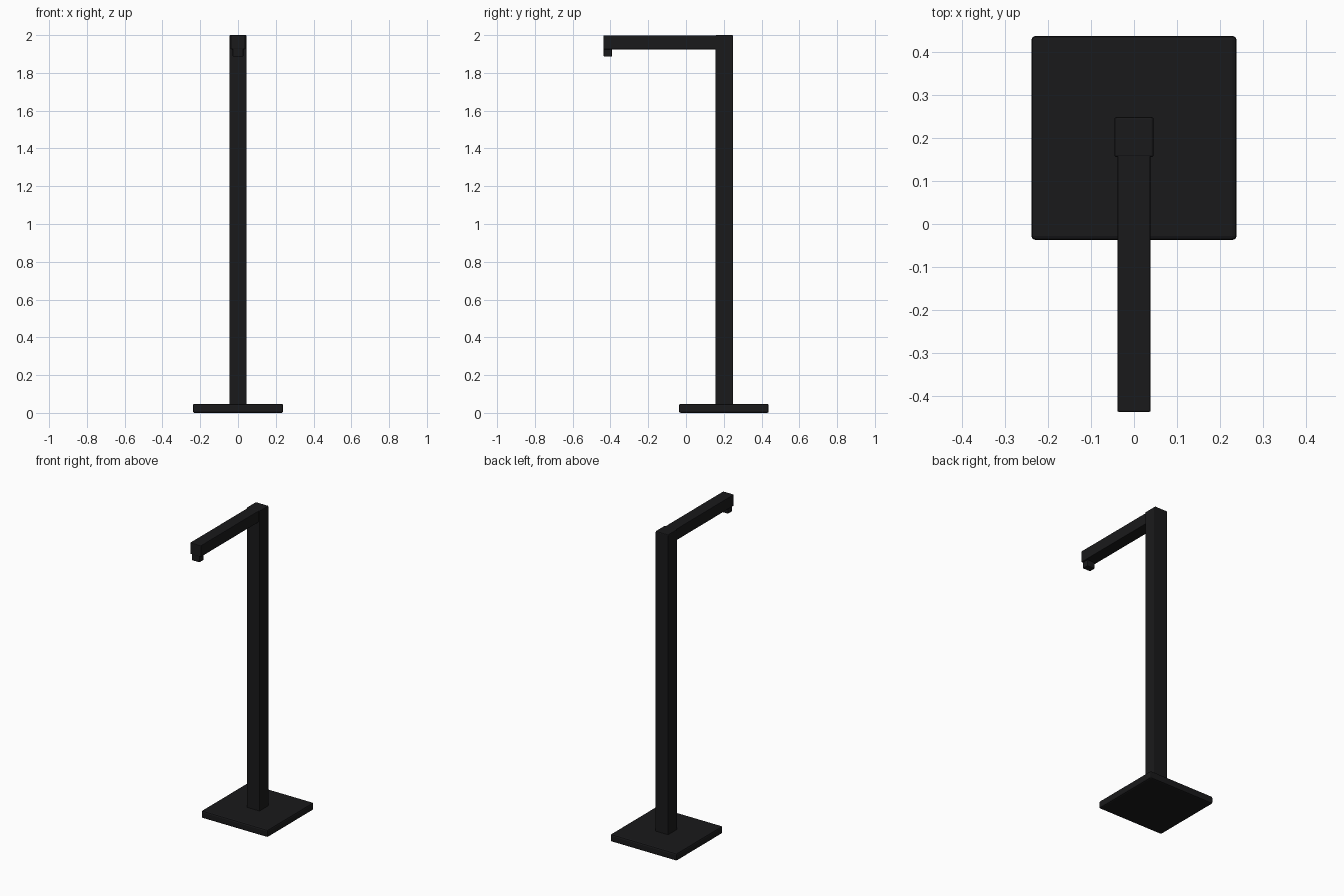
import bpy
import bmesh

if "Cube" in bpy.data.objects:
    bpy.data.objects.remove(bpy.data.objects["Cube"])

black = bpy.data.materials.new("matte_black")
black.diffuse_color = (0.01, 0.01, 0.011, 1)
black.use_nodes = True
black.node_tree.nodes["Principled BSDF"].inputs["Base Color"].default_value = black.diffuse_color


def box(name, lo, hi, bevel):
    """Chamfered box spanning two opposite corners."""
    bm = bmesh.new()
    bmesh.ops.create_cube(bm, size=1)
    for v in bm.verts:
        v.co = [l + (c + 0.5) * (h - l) for c, l, h in zip(v.co, lo, hi)]
    mesh = bpy.data.meshes.new(name)
    bm.to_mesh(mesh)
    bm.free()
    mesh.materials.append(black)
    obj = bpy.data.objects.new(name, mesh)
    bpy.context.collection.objects.link(obj)
    mod = obj.modifiers.new("edge_chamfer", "BEVEL")
    mod.width = bevel
    mod.segments = 2
    mod.limit_method = "ANGLE"
    return obj


# Square floor plate
box("base_plate", (-0.239, -0.037, 0), (0.239, 0.438, 0.048), 0.009)
# Upright post, set into the plate
box("post", (-0.046, 0.156, 0.03), (0.046, 0.249, 2.0), 0.005)
# Horizontal arm reaching forward from the post top
box("arm", (-0.039, -0.438, 1.925), (0.039, 0.24, 1.999), 0.004)
# Small outlet block under the arm tip
box("nozzle", (-0.028, -0.436, 1.886), (0.028, -0.392, 1.94), 0.004)
